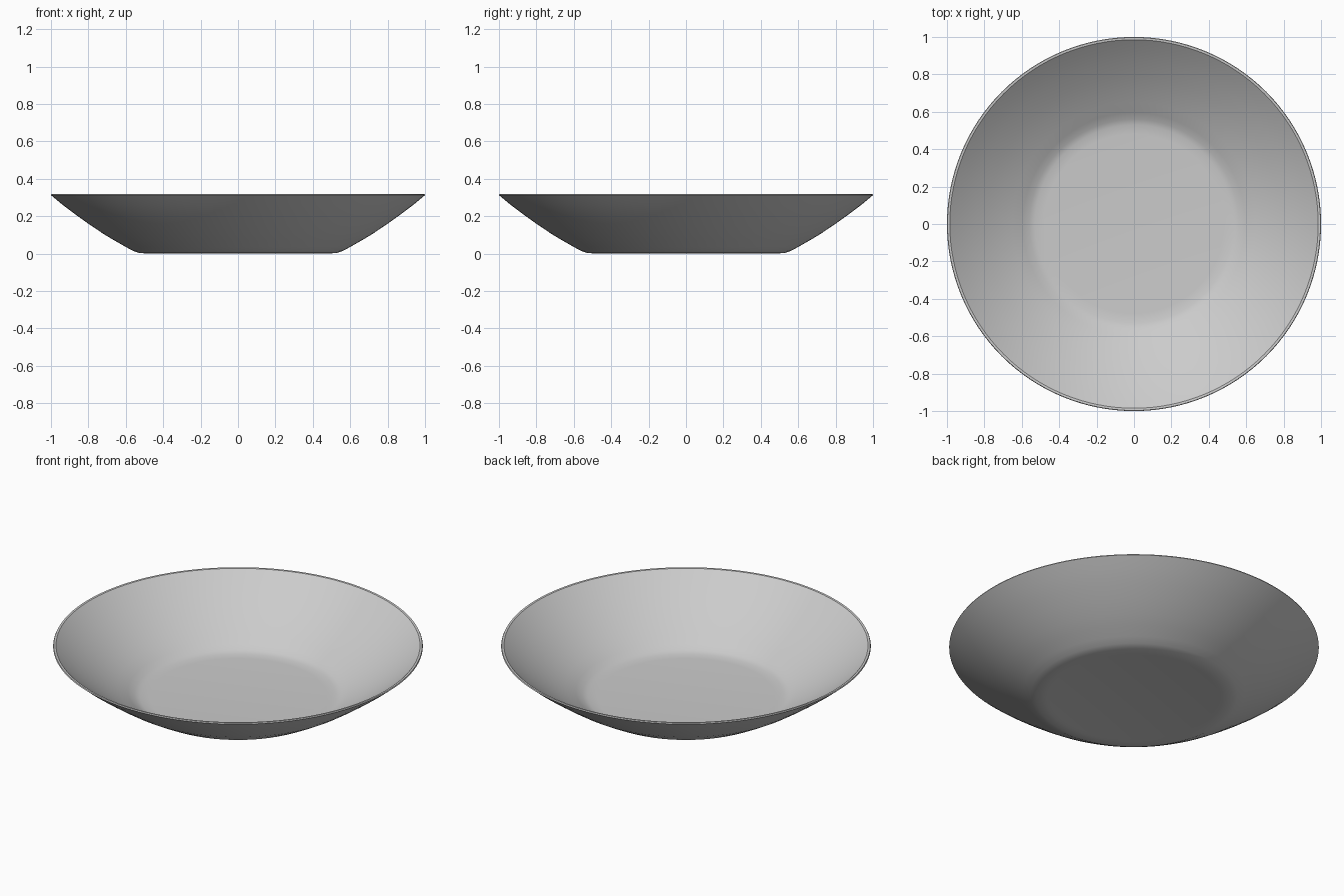
import bpy, bmesh
from math import pi, radians
from mathutils import Vector

if "Cube" in bpy.data.objects:
    bpy.data.objects.remove(bpy.data.objects["Cube"])

# Half profile (radius, height): outside from the base centre to the rim, then inside back
outer = [(0, 0.003), (0.46, 0.003), (0.48, 0), (0.53, 0.004), (0.56, 0.014),
         (0.6, 0.036), (0.66, 0.07), (0.72, 0.106), (0.8, 0.16), (0.87, 0.21),
         (0.94, 0.263), (1.0, 0.313)]
inner = [(0.997, 0.319), (0.985, 0.318), (0.93, 0.272), (0.86, 0.219), (0.79, 0.169),
         (0.71, 0.116), (0.65, 0.081), (0.595, 0.049), (0.56, 0.028),
         (0.53, 0.019), (0.48, 0.016), (0, 0.016)]

bm = bmesh.new()
verts = [bm.verts.new((r, 0, z)) for r, z in outer + inner]
edges = [bm.edges.new(pair) for pair in zip(verts, verts[1:])]
bmesh.ops.spin(bm, geom=verts + edges, cent=(0, 0, 0), axis=(0, 0, 1),
               angle=2 * pi, steps=128)
bmesh.ops.remove_doubles(bm, verts=bm.verts, dist=0.0001)
bmesh.ops.recalc_face_normals(bm, faces=bm.faces)

# Shallow dish with a flat base
mesh = bpy.data.meshes.new("dish")
bm.to_mesh(mesh)
bm.free()
dish = bpy.data.objects.new("dish", mesh)
bpy.context.collection.objects.link(dish)
bpy.context.view_layer.objects.active = dish
dish.select_set(True)
bpy.ops.object.shade_smooth_by_angle(angle=radians(35))
